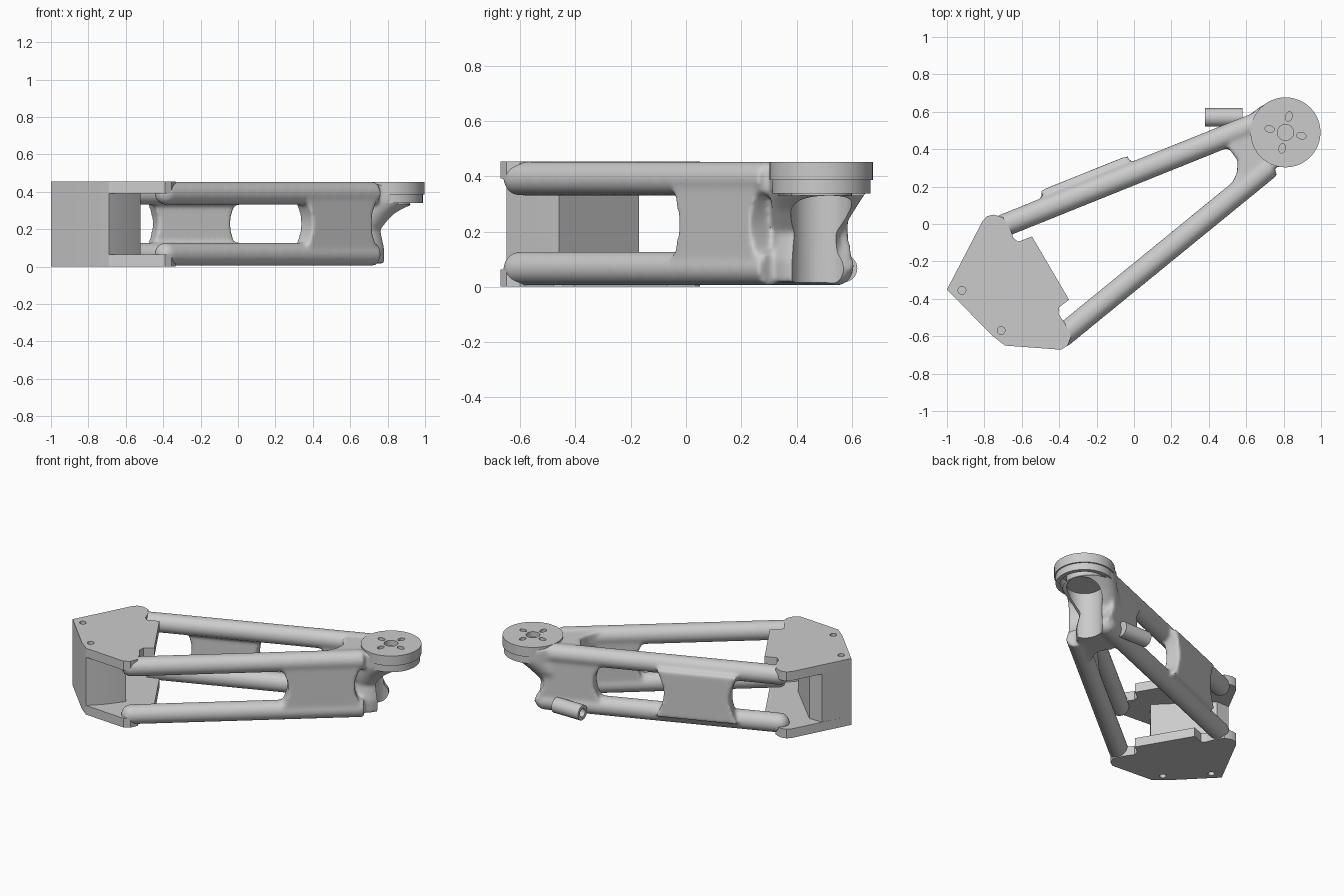
import bpy, bmesh, math
from mathutils import Vector, Matrix

cube = bpy.data.objects.get("Cube")
if cube:
    bpy.data.objects.remove(cube, do_unlink=True)

grey = bpy.data.materials.new("light grey")
grey.use_nodes = True
grey.diffuse_color = (0.6, 0.6, 0.6, 1)
grey.node_tree.nodes["Principled BSDF"].inputs["Base Color"].default_value = grey.diffuse_color

TOP, LOW, R = 0.395, 0.07, 0.062            # heights and radius of the tubes
REAR = (Vector((-0.70, -0.01)), Vector((0.68, 0.545)))
FRONT = (Vector((-0.385, -0.60)), Vector((0.73, 0.31)))
HUB = Vector((0.81, 0.49, 0))


def make(name, bm):
    bmesh.ops.recalc_face_normals(bm, faces=bm.faces)
    mesh = bpy.data.meshes.new(name)
    bm.to_mesh(mesh)
    bm.free()
    ob = bpy.data.objects.new(name, mesh)
    bpy.context.scene.collection.objects.link(ob)
    mesh.materials.append(grey)
    return ob


def prism(bm, points, z0, z1, matrix=Matrix()):
    """Extrude a flat outline from z0 to z1."""
    face = bm.faces.new([bm.verts.new(matrix @ Vector((p[0], p[1], z0))) for p in points])
    new = bmesh.ops.extrude_face_region(bm, geom=[face])["geom"]
    step = matrix.to_3x3() @ Vector((0, 0, z1 - z0))
    bmesh.ops.translate(bm, vec=step, verts=[v for v in new if isinstance(v, bmesh.types.BMVert)])


def circle(centre, r, n=48):
    return [(centre[0] + r * math.cos(2 * math.pi * i / n),
             centre[1] + r * math.sin(2 * math.pi * i / n)) for i in range(n)]


def rod(bm, a, b, r):
    """Round bar between two points."""
    a, b = Vector(a), Vector(b)
    m = Matrix.Translation(a) @ (b - a).to_track_quat('Z', 'Y').to_matrix().to_4x4()
    prism(bm, circle((0, 0), r, 32), 0, (b - a).length, m)


def ball(bm, p, r):
    bmesh.ops.create_uvsphere(bm, u_segments=24, v_segments=16, radius=r,
                              matrix=Matrix.Translation(p))


def web(bm, boom, x0, x1, inner, outer, waist=0.05):
    """Waisted panel joining the upper and lower tubes of a boom."""
    d = (boom[1] - boom[0]).normalized()
    s0, s1 = ((x - boom[0].x) / d.x for x in (x0, x1))
    n = 9
    zs = [LOW + (TOP - LOW) * i / (n - 1) for i in range(n)]
    cut = [waist * math.sin(math.pi * i / (n - 1)) for i in range(n)]
    side = [(s0 + c, z) for z, c in zip(zs, cut)]
    side += [(s1 - c, z) for z, c in reversed(list(zip(zs, cut)))]
    m = Matrix(((d.x, 0, -d.y, boom[0].x), (d.y, 0, d.x, boom[0].y),
                (0, 1, 0, 0), (0, 0, 0, 1)))
    prism(bm, side, inner, outer, m)


def modify(ob, kind, **settings):
    mod = ob.modifiers.new(kind.title(), kind)
    for key, value in settings.items():
        setattr(mod, key, value)


def finish(ob, cutter=None, angle=35):
    """Cut, apply the modifiers and shade."""
    if cutter:
        modify(ob, 'BOOLEAN', object=cutter, operation='DIFFERENCE', solver='EXACT')
    bpy.context.view_layer.update()
    done = ob.evaluated_get(bpy.context.evaluated_depsgraph_get())
    mesh = bpy.data.meshes.new_from_object(done)
    ob.modifiers.clear()
    ob.data = mesh
    if cutter:
        bpy.data.objects.remove(cutter, do_unlink=True)
    bpy.ops.object.select_all(action='DESELECT')
    ob.select_set(True)
    bpy.context.view_layer.objects.active = ob
    bpy.ops.object.shade_smooth_by_angle(angle=math.radians(angle))


# truss: four tubes, waisted webs and the flared neck, fused together
bm = bmesh.new()
for a, b in (REAR, FRONT):
    for z in (TOP, LOW):
        rod(bm, (*a, z), (*b, z), R)
        ball(bm, (*a, z), R)
for z in (TOP, LOW):
    ball(bm, (*REAR[1], z), R)
web(bm, REAR, -0.47, 0.01, 0.0, 0.1)
web(bm, REAR, 0.32, 0.74, -0.05, 0.05, 0.07)
web(bm, FRONT, 0.32, 0.73, -0.055, 0.055, 0.06)

# neck rings: x, y, radius, height
rings = [(0.67, 0.43, 0.12, 0.02), (0.66, 0.43, 0.13, 0.10), (0.65, 0.44, 0.12, 0.20),
         (0.70, 0.46, 0.15, 0.28), (0.77, 0.48, 0.175, 0.35), (0.77, 0.48, 0.175, 0.44)]
loops = [[bm.verts.new((*p, z)) for p in circle((x, y), r, 32)] for x, y, r, z in rings]
for lo, hi in zip(loops, loops[1:]):
    for i in range(32):
        j = (i + 1) % 32
        bm.faces.new((lo[i], lo[j], hi[j], hi[i]))
bm.faces.new(loops[0])
bm.faces.new(loops[-1])
# gussets filling the corner between the booms
gusset = [(0.54, 0.47), (0.51, 0.40), (0.555, 0.34), (0.55, 0.27), (0.50, 0.17), (0.72, 0.28), (0.72, 0.5)]
for z in (TOP, LOW):
    prism(bm, gusset, z - 0.05, z + 0.05)
truss = make("truss", bm)
modify(truss, 'REMESH', mode='VOXEL', voxel_size=0.011)
modify(truss, 'SMOOTH', factor=0.5, iterations=9)

# motor clearance through the neck and cup
bm = bmesh.new()
prism(bm, circle(HUB, 0.11), -0.1, 0.41)
prism(bm, circle(HUB, 0.16), 0.335, 0.6)
finish(truss, make("clearance_cutter", bm), 50)

# motor mount: flat disc with a hollow underside
bm = bmesh.new()
prism(bm, circle(HUB, 0.187, 72), 0.39, 0.456)
prism_lip = make("motor_mount", bm)
bm = bmesh.new()
prism(bm, circle(HUB, 0.15, 64), 0.3, 0.42)
prism(bm, circle(HUB, 0.043, 32), 0.415, 0.6)
for k in range(4):
    a = math.radians(78 + 90 * k)
    m = Matrix.Translation(HUB) @ Matrix.Rotation(a, 4, 'Z') @ Matrix.Translation((0.087, 0, 0))
    slot = [(x * 1.5, y) for x, y in circle((0, 0), 0.017, 20)]
    prism(bm, slot, 0.415, 0.6, m)
finish(prism_lip, make("mount_cutter", bm))

# lower lip of the motor mount
bm = bmesh.new()
prism(bm, circle(HUB, 0.178, 72), 0.342, 0.392)
lip = make("motor_mount_lip", bm)
bm = bmesh.new()
prism(bm, circle(HUB, 0.15, 64), 0.3, 0.5)
finish(lip, make("lip_cutter", bm))

# root plates with screw holes
outline = [(-1, -0.35), (-0.81, 0.015), (-0.785, 0.042), (-0.75, 0.05), (-0.70, 0.035), (-0.66, -0.03),
           (-0.645, -0.075), (-0.62, -0.095), (-0.545, -0.067), (-0.347, -0.405), (-0.40, -0.445), (-0.405, -0.48),
           (-0.37, -0.53), (-0.335, -0.60), (-0.355, -0.65), (-0.39, -0.672), (-0.69, -0.65), (-0.76, -0.595)]
for name, z0, z1 in (("top_plate", 0.395, 0.457), ("bottom_plate", 0.005, 0.067)):
    bm = bmesh.new()
    prism(bm, outline, z0, z1)
    plate = make(name, bm)
    bm = bmesh.new()
    for p in ((-0.92, -0.355), (-0.71, -0.57)):
        prism(bm, circle(p, 0.021, 24), z0 + (0.02 if z0 > 0.2 else -0.1), z1 + (0.1 if z0 > 0.2 else -0.02))
    finish(plate, make("hole_cutter", bm), 30)

# root block between the plates
bm = bmesh.new()
prism(bm, [(-1, -0.35), (-0.76, -0.595), (-0.69, -0.65), (-0.61, -0.575), (-0.52, -0.46), (-0.81, -0.17), (-0.905, -0.17)],
      0.06, 0.40)
finish(make("root_block", bm))

# cable clip: short hollow tube on the rear boom
bm = bmesh.new()
rod(bm, (0.38, 0.57, 0.07), (0.58, 0.57, 0.07), 0.05)
clip = make("cable_clip", bm)
bm = bmesh.new()
rod(bm, (0.3, 0.57, 0.07), (0.5, 0.57, 0.07), 0.028)
finish(clip, make("clip_cutter", bm))

# rest everything on the ground
for ob in bpy.context.scene.objects:
    if ob.type == 'MESH':
        ob.location.z -= 0.003
